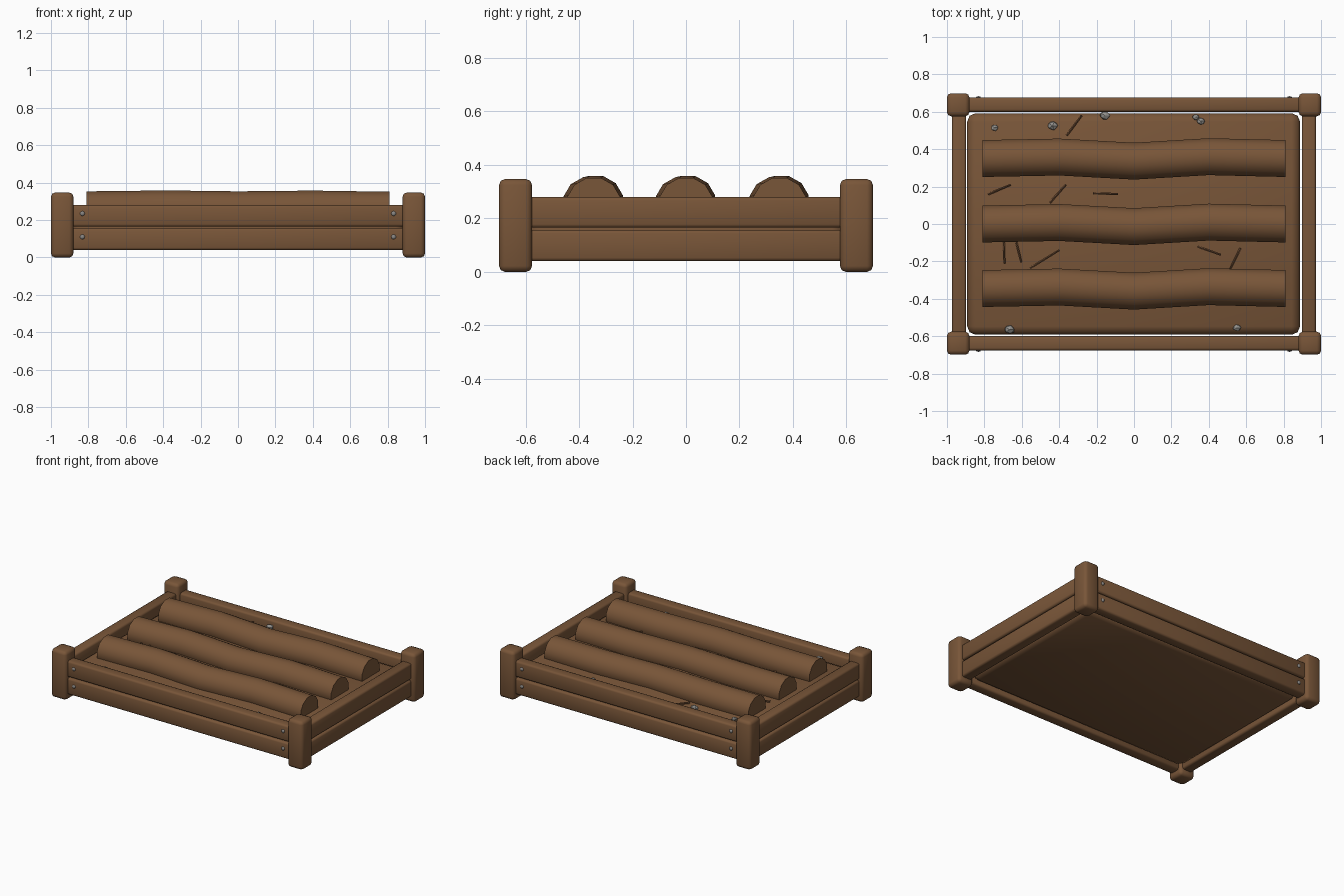
import bpy, bmesh, math, random
from mathutils import Vector

random.seed(4)
cube = bpy.data.objects.get("Cube")
if cube:
    bpy.data.objects.remove(cube, do_unlink=True)


def material(name, rgb):
    m = bpy.data.materials.new(name)
    m.use_nodes = True
    m.diffuse_color = (*rgb, 1)
    m.node_tree.nodes["Principled BSDF"].inputs["Base Color"].default_value = (*rgb, 1)
    return m


wood = material("brown_wood", (0.19, 0.092, 0.04))
soil = material("brown_soil", (0.19, 0.092, 0.04))
twig_mat = material("twig_brown", (0.14, 0.066, 0.03))
stone_mat = material("stone_grey", (0.3, 0.29, 0.27))
metal = material("bolt_grey", (0.25, 0.24, 0.23))


def finish(name, bm, mat, angle=50):
    bmesh.ops.recalc_face_normals(bm, faces=bm.faces)
    mesh = bpy.data.meshes.new(name)
    bm.to_mesh(mesh)
    bm.free()
    mesh.materials.append(mat)
    obj = bpy.data.objects.new(name, mesh)
    bpy.context.collection.objects.link(obj)
    if angle:
        bpy.ops.object.select_all(action="DESELECT")
        obj.select_set(True)
        bpy.context.view_layer.objects.active = obj
        bpy.ops.object.shade_smooth_by_angle(angle=math.radians(angle))
    return obj


def box(name, lo, hi, mat, bevel, segments=2):
    bm = bmesh.new()
    bmesh.ops.create_cube(bm, size=1)
    lo, hi = Vector(lo), Vector(hi)
    for v in bm.verts:
        v.co = (lo + hi) / 2 + v.co * (hi - lo)
    bmesh.ops.bevel(bm, geom=bm.edges[:], offset=bevel, segments=segments,
                    profile=0.5, affect="EDGES")
    return finish(name, bm, mat)


# Corner posts
for sx, xn in ((-1, "right"), (1, "left")):
    for sy, yn in ((-1, "front"), (1, "back")):
        cx, cy = sx * 0.94, sy * 0.6375
        box(f"{yn}_{xn}_post", (cx - 0.06, cy - 0.0615, 0), (cx + 0.06, cy + 0.0615, 0.347),
            wood, 0.022)

# Two planks on each side
for level, z0, z1 in (("lower", 0.04, 0.157), ("upper", 0.165, 0.28)):
    for s, name in ((-1, "front"), (1, "back")):
        box(f"{name}_{level}_plank", (-0.9, s * 0.638 - 0.038, z0),
            (0.9, s * 0.638 + 0.038, z1), wood, 0.013)
    for s, name in ((-1, "right"), (1, "left")):
        box(f"{name}_{level}_plank", (s * 0.935 - 0.038, -0.6, z0),
            (s * 0.935 + 0.038, 0.6, z1), wood, 0.013)

# Bolts through the long planks
for sy, yn in ((-1, "front"), (1, "back")):
    for sx, xn in ((-1, "right"), (1, "left")):
        for z, zn in ((0.11, "lower"), (0.235, "upper")):
            bm = bmesh.new()
            bmesh.ops.create_uvsphere(bm, u_segments=8, v_segments=6, radius=0.013)
            for v in bm.verts:
                v.co = (sx * 0.832 + v.co.x, sy * 0.676 + v.co.y * 0.6, z + v.co.z)
            finish(f"{yn}_{xn}_{zn}_bolt", bm, metal)

# Soil bed
box("soil_bed", (-0.892, -0.592, 0.05), (0.888, 0.592, 0.232), soil, 0.045)

# Three wavy soil ridges
stations = [(-0.81, 0, 0), (-0.6, 0.004, 0.002), (-0.4, 0.008, 0.005), (0, -0.014, 0),
            (0.4, 0.01, 0.004), (0.6, 0.005, 0.001), (0.81, 0, -0.002)]
for name, y0 in (("front", -0.345), ("middle", 0), ("back", 0.35)):
    bm = bmesh.new()
    rings = []
    for x, dy, dz in stations:
        ring = []
        for i in range(12):
            a = math.tau * (i + 0.5) / 12
            ring.append(bm.verts.new((x, y0 + dy + 0.102 * math.cos(a),
                                      0.257 + dz + 0.1 * math.sin(a))))
        rings.append(ring)
    for a, b in zip(rings, rings[1:]):
        for i in range(12):
            j = (i + 1) % 12
            bm.faces.new((a[i], a[j], b[j], b[i]))
    bm.faces.new(rings[0])
    bm.faces.new(rings[-1])
    finish(f"{name}_soil_ridge", bm, soil)

# Pebbles
pebbles = [(-0.745, 0.515, 0.022), (-0.435, 0.525, 0.03), (-0.155, 0.58, 0.03),
           (0.33, 0.572, 0.02), (0.357, 0.55, 0.024), (-0.665, -0.565, 0.03),
           (0.55, -0.555, 0.023)]
for n, (x, y, r) in enumerate(pebbles, 1):
    bm = bmesh.new()
    bmesh.ops.create_icosphere(bm, subdivisions=1, radius=r)
    for v in bm.verts:
        k = random.uniform(0.88, 1.08)
        v.co = (x + v.co.x * k, y + v.co.y * k * 0.85, 0.236 + v.co.z * k * 0.75)
    finish(f"pebble_{n}", bm, stone_mat, 0)

# Twigs lying on the soil
twigs = [(-0.36, 0.475, -0.28, 0.58), (-0.78, 0.16, -0.66, 0.21), (-0.45, 0.115, -0.365, 0.21),
         (-0.22, 0.165, -0.085, 0.16), (-0.697, -0.1, -0.693, -0.21),
         (-0.63, -0.1, -0.603, -0.205), (-0.555, -0.235, -0.4, -0.14),
         (0.34, -0.12, 0.465, -0.165), (0.57, -0.13, 0.515, -0.24)]
for n, (xa, ya, xb, yb) in enumerate(twigs, 1):
    a, b = Vector((xa, ya, 0.236)), Vector((xb, yb, 0.24))
    bm = bmesh.new()
    bmesh.ops.create_cone(bm, cap_ends=True, segments=6, radius1=0.008, radius2=0.006,
                          depth=(b - a).length)
    turn = (b - a).to_track_quat("Z", "Y")
    for v in bm.verts:
        v.co = (a + b) / 2 + turn @ v.co
    finish(f"twig_{n}", bm, twig_mat)
